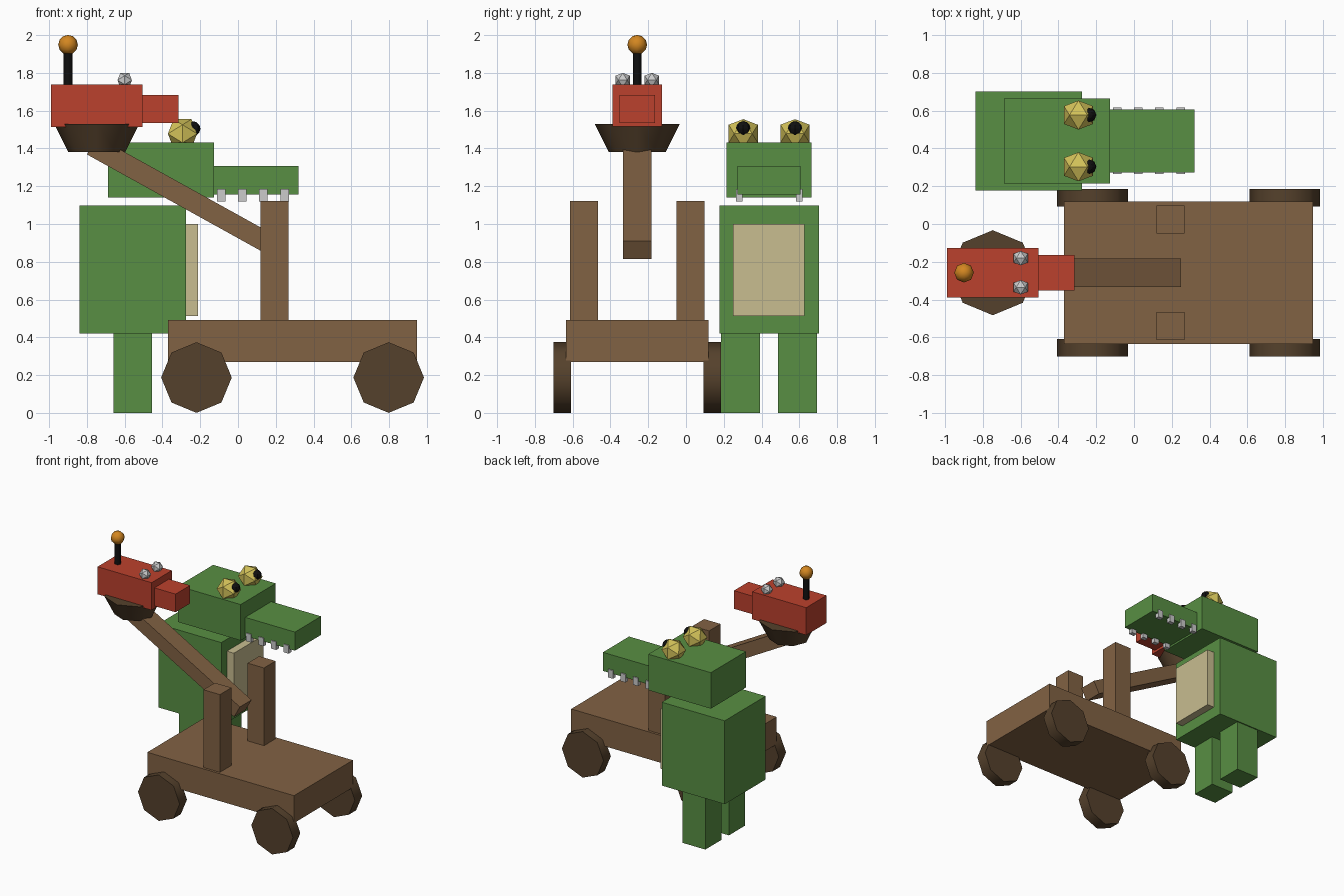
import bpy, bmesh, math
from mathutils import Vector

default = bpy.data.objects.get("Cube")
if default:
    bpy.data.objects.remove(default, do_unlink=True)


def material(name, rgb):
    m = bpy.data.materials.new(name)
    m.use_nodes = True
    m.diffuse_color = (*rgb, 1)
    bsdf = next(n for n in m.node_tree.nodes if n.type == 'BSDF_PRINCIPLED')
    bsdf.inputs["Base Color"].default_value = (*rgb, 1)
    return m


GREEN = material("leaf green", (0.098, 0.275, 0.056))
TAN = material("belly tan", (0.58, 0.51, 0.28))
WOOD = material("wood brown", (0.222, 0.122, 0.057))
DARK = material("dark wood", (0.091, 0.053, 0.025))
RED = material("brick red", (0.50, 0.053, 0.026))
YELLOW = material("eye yellow", (0.65, 0.54, 0.10))
ORANGE = material("knob orange", (0.65, 0.24, 0.015))
SILVER = material("tooth grey", (0.60, 0.60, 0.60))
BLACK = material("black", (0.005, 0.005, 0.005))


def finish(name, bm, mat, loc, smooth=False):
    bmesh.ops.recalc_face_normals(bm, faces=bm.faces)
    mesh = bpy.data.meshes.new(name)
    bm.to_mesh(mesh)
    bm.free()
    mesh.materials.append(mat)
    ob = bpy.data.objects.new(name, mesh)
    ob.location = loc
    bpy.context.collection.objects.link(ob)
    if smooth:
        bpy.ops.object.select_all(action='DESELECT')
        ob.select_set(True)
        bpy.context.view_layer.objects.active = ob
        bpy.ops.object.shade_smooth_by_angle(angle=math.radians(50))
    return ob


def box(name, mat, x, y, z):
    """Box from its (min, max) range on each axis."""
    bm = bmesh.new()
    bmesh.ops.create_cube(bm, size=1)
    ranges = (x, y, z)
    bmesh.ops.scale(bm, verts=bm.verts, vec=[b - a for a, b in ranges])
    return finish(name, bm, mat, [(a + b) / 2 for a, b in ranges])


def cone(name, mat, loc, r_low, r_high, depth):
    bm = bmesh.new()
    bmesh.ops.create_cone(bm, cap_ends=True, segments=8, radius1=r_low,
                          radius2=r_high, depth=depth)
    return finish(name, bm, mat, loc, smooth=True)


def ball(name, mat, loc, r, smooth=False):
    bm = bmesh.new()
    bmesh.ops.create_uvsphere(bm, u_segments=8, v_segments=6, radius=r)
    return finish(name, bm, mat, loc, smooth)


def gem(name, mat, loc, half):
    """Icosahedron as the hull of three golden rectangles."""
    bm = bmesh.new()
    short = half / 1.618
    for a in (-short, short):
        for b in (-half, half):
            for co in ((a, 0, b), (0, b, a), (b, a, 0)):
                bm.verts.new(Vector(co))
    bmesh.ops.convex_hull(bm, input=bm.verts)
    return finish(name, bm, mat, loc)


# Standing reptile
MID = 0.44
box("body", GREEN, (-0.84, -0.275), (0.178, 0.703), (0.42, 1.097))
box("belly", TAN, (-0.30, -0.212), (0.25, 0.628), (0.512, 1.0))
box("head", GREEN, (-0.688, -0.126), (0.214, 0.664), (1.14, 1.432))
box("snout", GREEN, (-0.14, 0.321), (0.272, 0.607), (1.155, 1.306))
for side, s in (("right", -1), ("left", 1)):
    leg = MID + s * 0.151
    box(f"{side}_leg", GREEN, (-0.66, -0.456), (leg - 0.103, leg + 0.103), (0, 0.43))
    eye = MID + s * 0.137
    gem(f"{side}_eye", YELLOW, (-0.294, eye, 1.478), 0.077)
    ball(f"{side}_pupil", BLACK, (-0.238, eye, 1.505), 0.039)
    tooth = MID + s * 0.159
    for i in range(4):
        x = -0.09 + i * 0.1125
        box(f"{side}_tooth_{i + 1}", SILVER, (x - 0.0225, x + 0.0225),
            (tooth - 0.017, tooth + 0.017), (1.12, 1.185))

# Wheeled cart with two posts
AXIS = -0.258
box("cart_deck", WOOD, (-0.37, 0.948), (-0.635, 0.119), (0.27, 0.492))
for side, s in (("front", -1), ("back", 1)):
    post = AXIS + s * 0.283
    box(f"{side}_post", WOOD, (0.12, 0.268), (post - 0.074, post + 0.074), (0.45, 1.123))
    for end, x in (("left", 0.798), ("right", -0.22)):
        wheel = cone(f"{side}_{end}_wheel", DARK, (x, AXIS + s * 0.397, 0.187),
                     0.187, 0.187, 0.094)
        wheel.rotation_euler.x = math.pi / 2

# Throwing arm and its bucket
arm = box("arm", WOOD, (-0.845, 0.295), (AXIS - 0.075, AXIS + 0.075), (1.085, 1.193))
arm.rotation_euler.y = math.radians(29)
cone("bucket", DARK, (-0.748, AXIS, 1.455), 0.15, 0.225, 0.15)

# Red block creature in the bucket
box("rider_body", RED, (-0.99, -0.505), (AXIS - 0.13, AXIS + 0.13), (1.515, 1.738))
box("rider_snout", RED, (-0.52, -0.315), (AXIS - 0.093, AXIS + 0.093), (1.535, 1.682))
for side, s in (("right", -1), ("left", 1)):
    gem(f"rider_{side}_eye", SILVER, (-0.6, AXIS + s * 0.077, 1.762), 0.038)
cone("antenna_rod", BLACK, (-0.9, AXIS, 1.82), 0.023, 0.023, 0.2)
ball("antenna_knob", ORANGE, (-0.9, AXIS, 1.949), 0.052, smooth=True)
